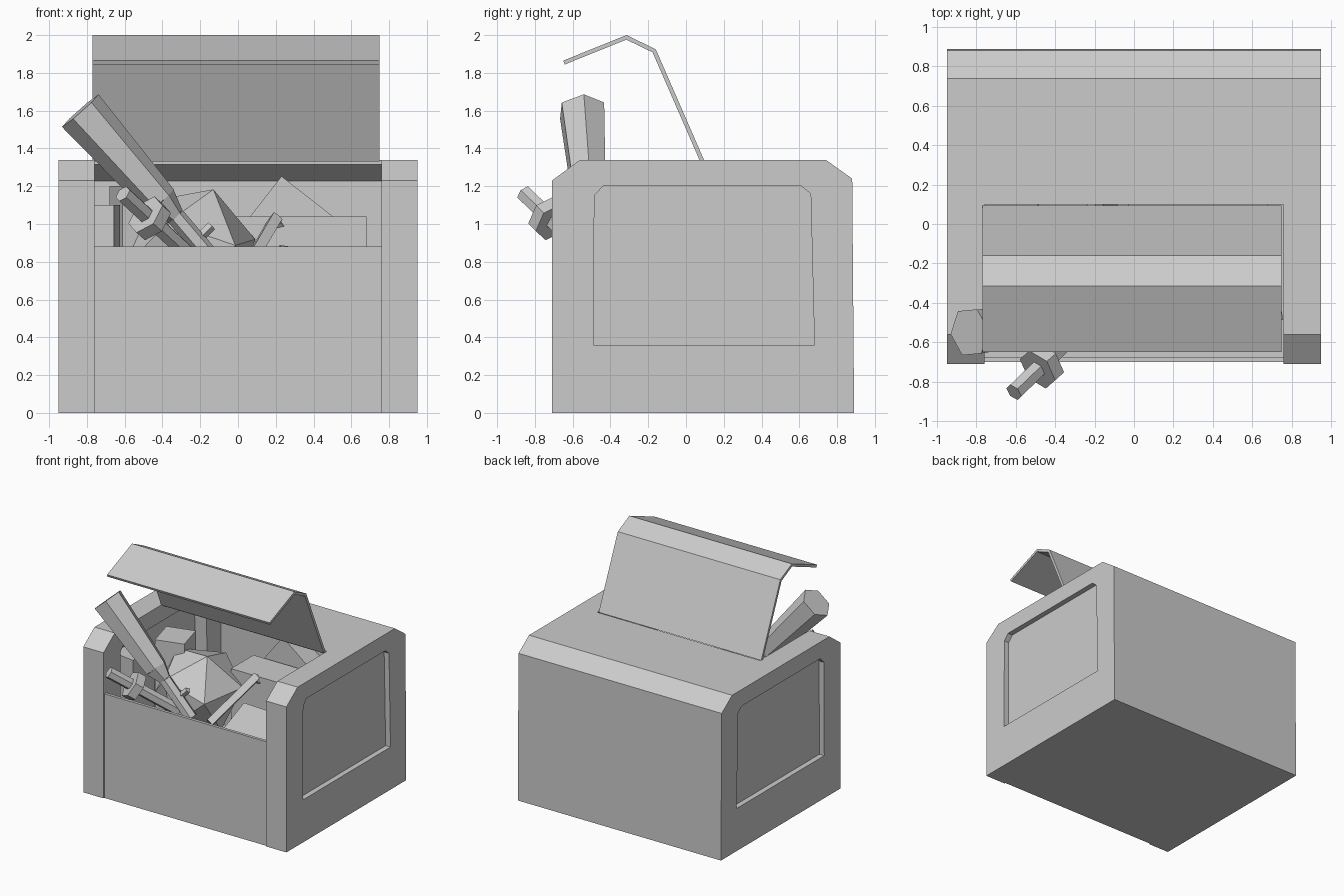
import bpy
import math
from mathutils import Vector, Euler

if "Cube" in bpy.data.objects:
    bpy.data.objects.remove(bpy.data.objects["Cube"])


def make(name, verts, faces):
    me = bpy.data.meshes.new(name)
    me.from_pydata(verts, [], faces)
    me.update()
    ob = bpy.data.objects.new(name, me)
    bpy.context.collection.objects.link(ob)
    return ob


def prism(name, pts, x0, x1):
    # closed clockwise (y, z) outline extruded along x
    n = len(pts)
    verts = [(x, y, z) for x in (x0, x1) for y, z in pts]
    faces = [(i, i + n, (i + 1) % n + n, (i + 1) % n) for i in range(n)]
    faces += [tuple(range(n)), tuple(range(2 * n - 1, n - 1, -1))]
    return make(name, verts, [f[::-1] for f in faces])


def sheet(name, path, t, x0, x1):
    # bent sheet: (y, z) path given thickness t to the left, extruded along x
    p = [Vector(q) for q in path]
    nrm = []
    for a, b in zip(p, p[1:]):
        d = (b - a).normalized()
        nrm.append(Vector((-d.y, d.x)))
    inner = []
    for i, q in enumerate(p):
        a, b = nrm[max(i - 1, 0)], nrm[min(i, len(nrm) - 1)]
        inner.append(q + (a + b) * t / (1 + a.dot(b)))
    n = len(p)
    verts = [(x, q.x, q.y) for x in (x0, x1) for q in p + inner]
    faces = [(0, n, 3 * n, 2 * n), (n - 1, 3 * n - 1, 4 * n - 1, 2 * n - 1)]
    for i in range(n - 1):
        faces += [(i, 2 * n + i, 2 * n + i + 1, i + 1),
                  (n + i, n + i + 1, 3 * n + i + 1, 3 * n + i),
                  (i, i + 1, n + i + 1, n + i),
                  (2 * n + i, 3 * n + i, 3 * n + i + 1, 2 * n + i + 1)]
    return make(name, verts, faces)


def frame(name, outer, inner, x0, x1):
    # ring between two outlines with equal point counts
    n = len(outer)
    verts = [(x, y, z) for x in (x0, x1) for y, z in outer + inner]
    faces = []
    for i in range(n):
        j = (i + 1) % n
        faces += [(i, j, 2 * n + j, 2 * n + i),
                  (n + i, 3 * n + i, 3 * n + j, n + j),
                  (i, n + i, n + j, j),
                  (2 * n + i, 2 * n + j, 3 * n + j, 3 * n + i)]
    return make(name, verts, faces)


def rod(name, p0, p1, r0, r1, sides=6):
    p0, p1 = Vector(p0), Vector(p1)
    d = p1 - p0
    bpy.ops.mesh.primitive_cone_add(vertices=sides, radius1=r0, radius2=r1,
                                    depth=d.length, location=(p0 + p1) / 2)
    ob = bpy.context.object
    ob.rotation_euler = d.to_track_quat('Z', 'Y').to_euler()
    ob.name = name
    return ob


def box(name, loc, size, rot=(0, 0, 0)):
    bpy.ops.mesh.primitive_cube_add(size=1, location=loc)
    ob = bpy.context.object
    ob.scale = size
    ob.rotation_euler = Euler([math.radians(a) for a in rot])
    ob.name = name
    return ob


# end frames with recessed side panels
outer = [(-.71, 0), (-.71, 1.23), (-.56, 1.34), (.74, 1.34), (.88, 1.24), (.89, 0)]
inner = [(-.49, .36), (-.485, 1.15), (-.44, 1.2), (.61, 1.2), (.66, 1.16), (.68, .36)]
for side, s in (("left", -1), ("right", 1)):
    a, b = sorted((s * .76, s * .95))
    frame(side + "_end_frame", outer, inner, a, b)
    a, b = sorted((s * .87, s * .905))
    prism(side + "_side_panel", inner, a, b)

# hollow body: low front wall, floor, back and half top
sheet("body_shell", [(-.70, .88), (-.70, 0), (.89, 0), (.88, 1.24), (.74, 1.34), (.1, 1.34)],
      .025, -.765, .765)

# open folded lid
sheet("lid", [(.095, 1.34), (-.16, 1.925), (-.315, 2.0), (-.65, 1.865)], .022, -.77, .75)

# large screwdriver leaning on the left corner
rod("driver_handle", (-.835, -.55, 1.6), (-.41, -.51, 1.12), .13, .095)
rod("driver_neck", (-.41, -.51, 1.12), (-.33, -.50, 1.04), .095, .05)
rod("driver_shaft", (-.33, -.50, 1.04), (-.10, -.48, .77), .05, .05)
rod("driver_crossbar", (-.27, -.49, .86), (-.14, -.47, .99), .025, .025, 4)

# second tool with hexagonal collar resting over the front wall
rod("tool_grip", (-.61, -.855, 1.16), (-.22, -.48, .80), .047, .047)
rod("tool_collar", (-.49, -.74, 1.05), (-.445, -.70, 1.01), .115, .115)

# loose contents
box("back_left_carton", (-.53, -.08, .85), (.24, .26, .70), (0, 0, 15))
box("far_left_carton", (-.75, -.33, .80), (.22, .24, .60), (0, 0, -8))
bpy.ops.mesh.primitive_ico_sphere_add(subdivisions=1, radius=.36, location=(-.25, -.16, .85),
                                      rotation=(.3, .25, .4))
bpy.context.object.name = "faceted_lump"
box("right_carton", (.325, .1, .72), (.71, .30, .64))
box("tilted_block", (.27, .36, .93), (.46, .18, .46), (0, 38, 0))
box("front_right_carton", (.45, -.32, .60), (.5, .35, .45), (12, 8, 10))

# small bent bar
rod("bent_bar_long", (.03, -.42, .74), (.20, -.03, 1.03), .04, .04, 4)
rod("bent_bar_short", (.19, -.05, 1.02), (.25, .0, .96), .035, .035, 4)
